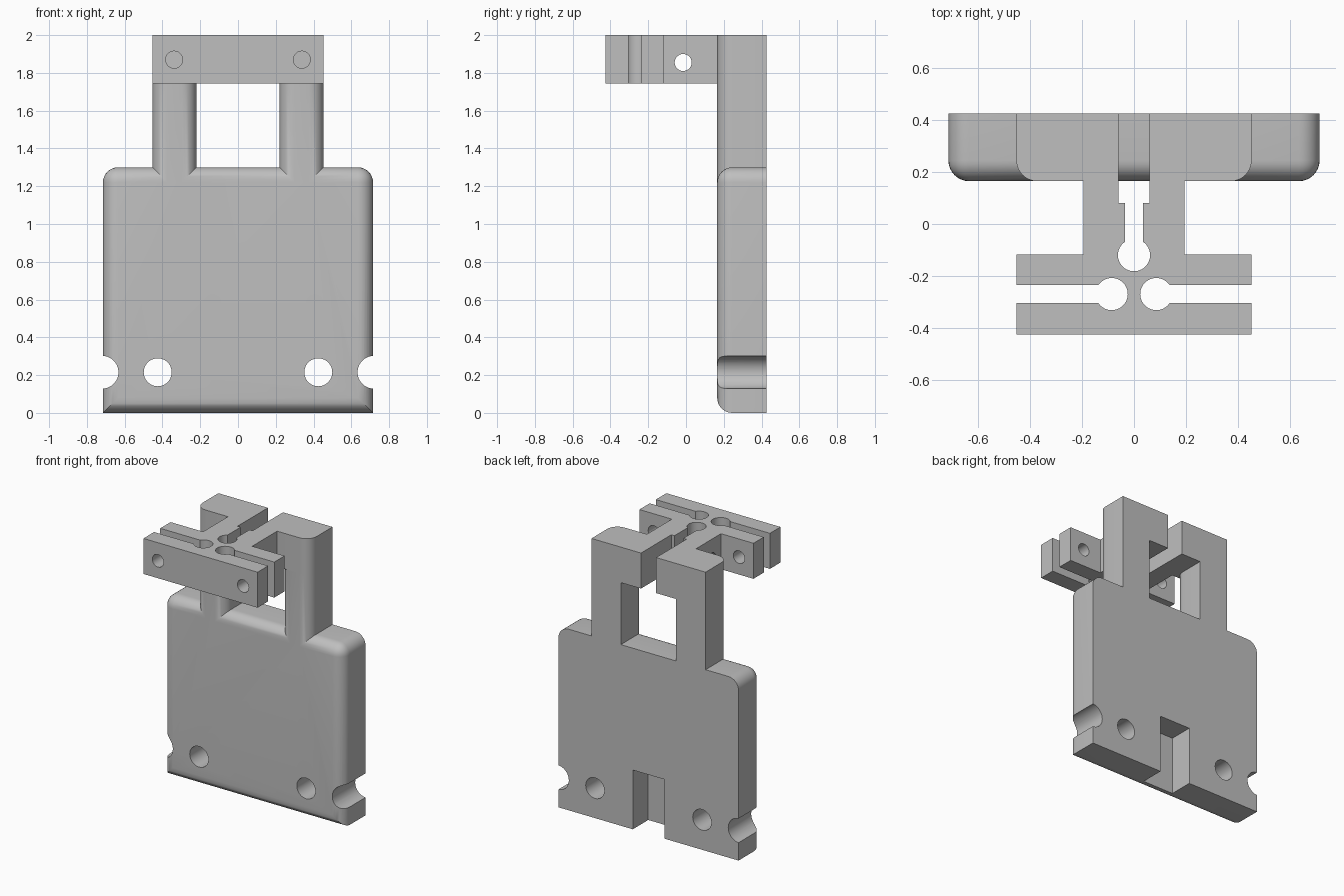
import bpy, bmesh, math
from mathutils import Vector

if "Cube" in bpy.data.objects:
    bpy.data.objects.remove(bpy.data.objects["Cube"], do_unlink=True)

BACK, FRONT = 0.425, 0.165
SHELF, TOP, SHOULDER = 1.745, 2.0, 1.30
HALF, LEG_OUT, LEG_IN = 0.715, 0.453, 0.22
FILLET = 0.08

grey = bpy.data.materials.new("grey_metal")
grey.use_nodes = True
colour = (0.52, 0.52, 0.52, 1)
grey.diffuse_color = colour
grey.node_tree.nodes["Principled BSDF"].inputs["Base Color"].default_value = colour


def arc(cx, cy, r, start, end, n=20):
    angles = [math.radians(start + (end - start) * i / n) for i in range(n + 1)]
    return [(cx + r * math.cos(a), cy + r * math.sin(a)) for a in angles]


def mirrored(half):
    """Close a right-hand outline with its mirror image."""
    return half + [(-x, y) for x, y in reversed(half) if abs(x) > 1e-5]


def prism(name, outline, place, direction, edge_rule=None):
    """Extrude an outline and round the edges picked by edge_rule."""
    bm = bmesh.new()
    face = bm.faces.new([bm.verts.new(place(u, v)) for u, v in outline])
    moved = bmesh.ops.extrude_face_region(bm, geom=[face], use_keep_orig=True)["geom"]
    bmesh.ops.translate(bm, vec=Vector(direction),
                        verts=[g for g in moved if isinstance(g, bmesh.types.BMVert)])
    bmesh.ops.recalc_face_normals(bm, faces=bm.faces)
    if edge_rule:
        bmesh.ops.bevel(bm, geom=[e for e in bm.edges if edge_rule(e)], offset=FILLET,
                        offset_type='OFFSET', segments=8, profile=0.5, affect='EDGES')
    mesh = bpy.data.meshes.new(name)
    bm.to_mesh(mesh)
    bm.free()
    mesh.materials.append(grey)
    obj = bpy.data.objects.new(name, mesh)
    bpy.context.collection.objects.link(obj)
    return obj


def activate(obj):
    bpy.ops.object.select_all(action='DESELECT')
    obj.select_set(True)
    bpy.context.view_layer.objects.active = obj


def cut(obj, cutter):
    mod = obj.modifiers.new("cut", 'BOOLEAN')
    mod.operation, mod.solver, mod.object = 'DIFFERENCE', 'EXACT', cutter
    activate(obj)
    bpy.ops.object.modifier_apply(modifier=mod.name)
    bpy.data.objects.remove(cutter, do_unlink=True)


def drill(obj, location, radius, depth, axis):
    rotation = (0, math.pi / 2, 0) if axis == 'X' else (math.pi / 2, 0, 0)
    bpy.ops.mesh.primitive_cylinder_add(vertices=40, radius=radius, depth=depth,
                                        location=location, rotation=rotation)
    cutter = bpy.context.object
    cutter.data.materials.append(grey)
    cut(obj, cutter)


# Plate with two legs, rounded along the front and at the shoulders
def rounded(edge):
    a, b = (v.co for v in edge.verts)
    mid = (a + b) / 2
    front = abs(a.y - FRONT) < 1e-4 and abs(b.y - FRONT) < 1e-4 and mid.z < SHELF - 0.01
    shoulder = abs(a.y - b.y) > 0.1 and abs(mid.x) > HALF - 0.01 and mid.z > 1
    return front or shoulder


plate_half = [(0, 0), (HALF, 0), (HALF, SHOULDER), (LEG_OUT, SHOULDER),
              (LEG_OUT, SHELF), (LEG_IN, SHELF), (LEG_IN, SHOULDER), (0, SHOULDER)]
plate_outline = [p for p in mirrored(plate_half) if abs(p[0]) > 1e-5]
plate = prism("plate_and_legs", plate_outline, lambda x, z: (x, BACK, z),
              (0, FRONT - BACK, 0), rounded)

# Mounting holes, side notches and rear recess of the plate
for side in (-1, 1):
    drill(plate, (side * 0.425, 0.3, 0.215), 0.074, 1, 'Y')
    drill(plate, (side * 0.72, 0.3, 0.215), 0.087, 1, 'Y')
recess = prism("recess_cutter", [(-0.125, -0.1), (0.125, -0.1), (0.125, 0.425), (-0.125, 0.425)],
               lambda x, z: (x, 0.25, z), (0, 0.3, 0))
cut(plate, recess)

# Slotted clamp head with round slot ends
clamp_half = [(0, -0.425), (LEG_OUT, -0.425), (LEG_OUT, -0.305)]
clamp_half += arc(0.086, -0.27, 0.062, -34.4, -325.6, 32)
clamp_half += [(LEG_OUT, -0.235), (LEG_OUT, -0.118), (0.195, -0.118), (0.195, FRONT)]
clamp_half += arc(LEG_OUT - FILLET, FRONT + FILLET, FILLET, -90, 0, 8)
clamp_half += [(LEG_OUT, BACK), (0.06, BACK), (0.06, 0.08), (0.035, 0.08)]
clamp_half += arc(0, -0.12, 0.062, 55.6, -90)
clamp = prism("clamp_head", mirrored(clamp_half), lambda x, y: (x, y, SHELF),
              (0, 0, TOP - SHELF))

# Screw holes through the jaws and the cross hole through the arms
for side in (-1, 1):
    drill(clamp, (side * 0.338, -0.27, 1.87), 0.045, 0.5, 'Y')
drill(clamp, (0, -0.015, 1.855), 0.045, 0.7, 'X')

for part in (plate, clamp):
    activate(part)
    bpy.ops.object.shade_smooth_by_angle(angle=math.radians(30))
